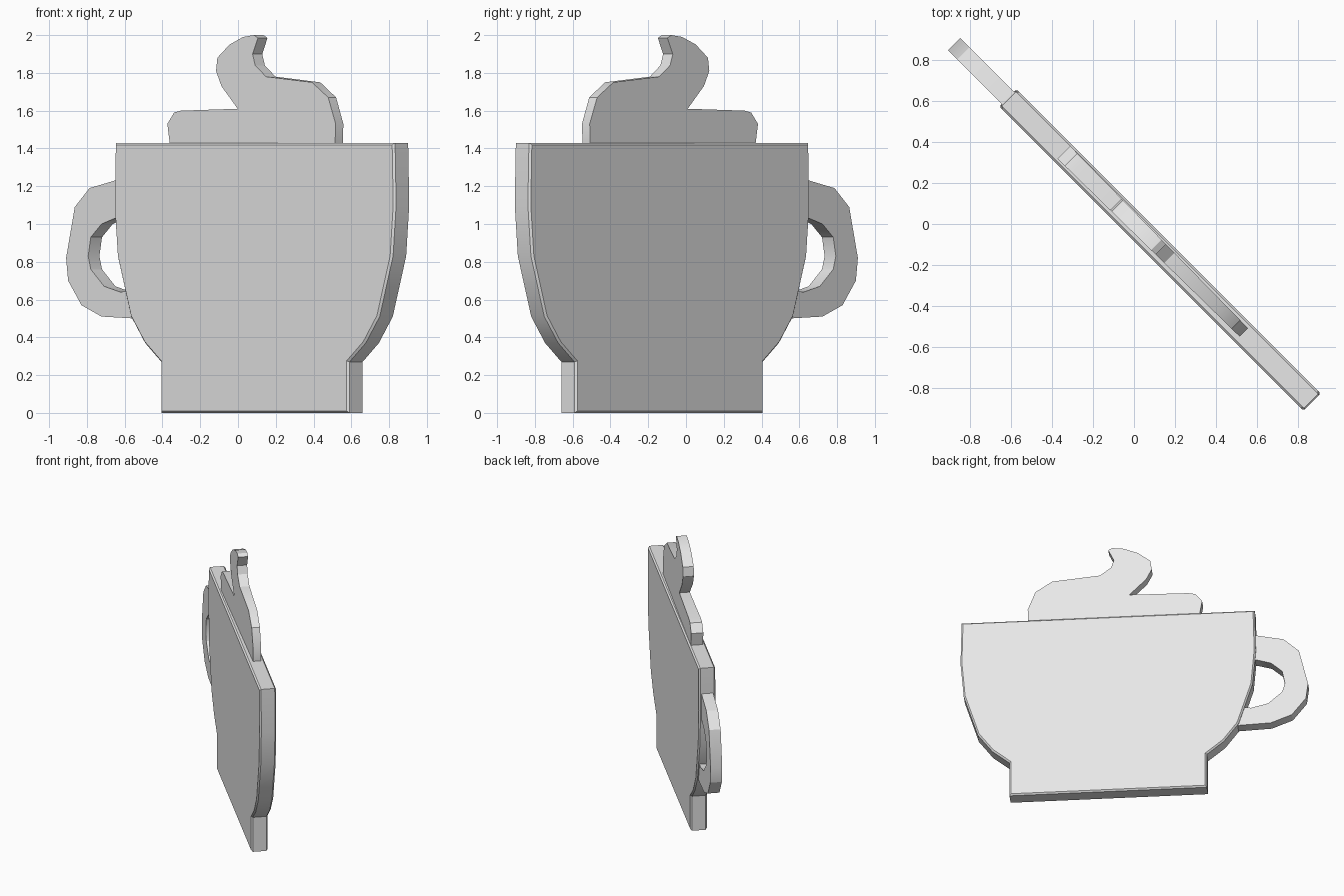
import bpy
import bmesh
import math

default_cube = bpy.data.objects.get("Cube")
if default_cube:
    bpy.data.objects.remove(default_cube, do_unlink=True)

# One plain grey for the whole piece
grey = bpy.data.materials.new("plain_grey")
grey.use_nodes = True
grey.diffuse_color = (0.8, 0.8, 0.8, 1)
grey.node_tree.nodes["Principled BSDF"].inputs["Base Color"].default_value = grey.diffuse_color


def make_slab(name, outline, half_thickness, bevel=0.0, offset=0.0):
    """Extrude an (across, height) outline into a slab turned diagonally.
    half_thickness is a function of the across position."""
    bm = bmesh.new()
    front = [bm.verts.new((u, offset - half_thickness(u), z)) for u, z in outline]
    back = [bm.verts.new((u, offset + half_thickness(u), z)) for u, z in outline]
    caps = [bm.faces.new(front), bm.faces.new(list(reversed(back)))]
    count = len(outline)
    for i in range(count):
        j = (i + 1) % count
        bm.faces.new((front[j], front[i], back[i], back[j]))
    bmesh.ops.recalc_face_normals(bm, faces=bm.faces[:])
    if bevel:
        rim = [edge for cap in caps for edge in cap.edges]
        bmesh.ops.bevel(bm, geom=rim, offset=bevel, segments=1, affect='EDGES')
    big_faces = [face for face in bm.faces if len(face.verts) > 4]
    bmesh.ops.triangulate(bm, faces=big_faces)

    mesh = bpy.data.meshes.new(name)
    bm.to_mesh(mesh)
    bm.free()
    mesh.materials.append(grey)
    obj = bpy.data.objects.new(name, mesh)
    obj.rotation_euler.z = math.radians(-45)
    bpy.context.collection.objects.link(obj)

    bpy.ops.object.select_all(action='DESELECT')
    obj.select_set(True)
    bpy.context.view_layer.objects.active = obj
    bpy.ops.object.shade_smooth_by_angle(angle=math.radians(30))
    return obj


# Cup body: half profile mirrored about its own centre line
cup_centre = 0.18
half_profile = [(0.704, 0), (0.704, 0.27), (0.826, 0.37), (0.93, 0.51),
                (1.03, 0.83), (1.053, 1.1), (1.045, 1.43)]
right_side = [(cup_centre + w, z) for w, z in half_profile]
left_side = [(cup_centre - w, z) for w, z in reversed(half_profile)]
make_slab("cup_body", right_side + left_side, lambda u: 0.06, bevel=0.011)

# Handle: outer curve, then back along the inner curve, ends sunk in the cup
handle_outer = [(-0.8, 1.24), (-0.88, 1.23), (-1.07, 1.19), (-1.18, 1.09),
                (-1.245, 0.82), (-1.23, 0.7), (-1.13, 0.57), (-0.98, 0.51),
                (-0.74, 0.5), (-0.68, 0.5)]
handle_inner = [(-0.72, 0.65), (-0.84, 0.64), (-0.96, 0.67), (-1.06, 0.76),
                (-1.08, 0.83), (-1.06, 0.93), (-0.98, 1.0), (-0.88, 1.03),
                (-0.8, 1.03)]
make_slab("handle", handle_outer + handle_inner, lambda u: 0.042)

# Whipped cream: low left lobe, curled peak, sloping right shoulder
left_lobe = [(-0.47, 1.41), (-0.49, 1.53), (-0.44, 1.59), (-0.39, 1.6), (0.03, 1.61)]
curled_peak = [(-0.09, 1.73), (-0.13, 1.81), (-0.12, 1.88), (-0.03, 1.95),
               (0.07, 1.99), (0.15, 2), (0.18, 1.985), (0.14, 1.9),
               (0.16, 1.84), (0.24, 1.78)]
right_shoulder = [(0.58, 1.75), (0.7, 1.67), (0.755, 1.53), (0.75, 1.41)]
make_slab("whipped_cream", left_lobe + curled_peak + right_shoulder,
          lambda u: 0.038 - 0.012 * u, offset=0.005)
